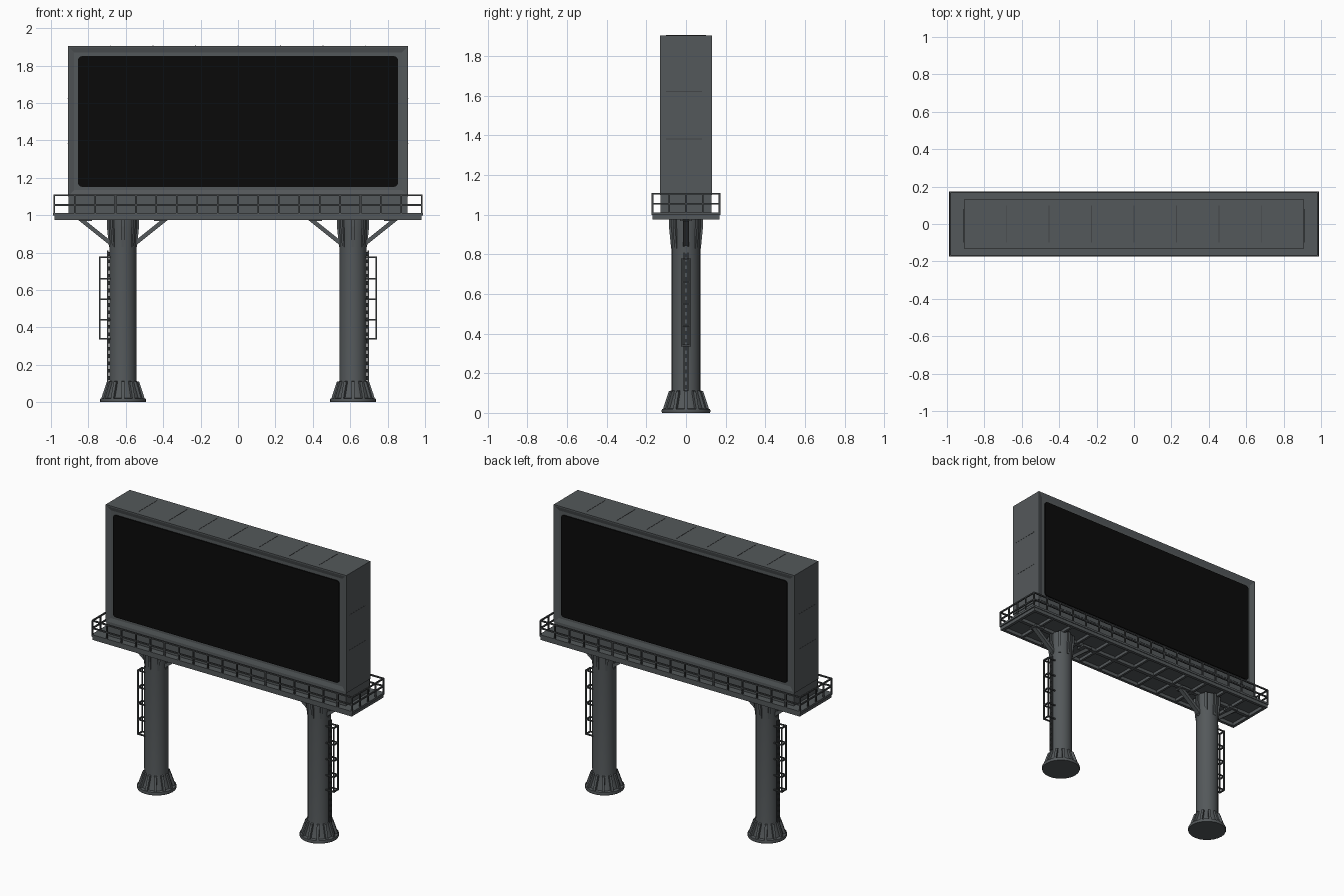
import bpy, bmesh, math
from mathutils import Vector, Matrix

if "Cube" in bpy.data.objects:
    bpy.data.objects.remove(bpy.data.objects["Cube"])


def material(name, rgb):
    m = bpy.data.materials.new(name)
    m.diffuse_color = (*rgb, 1)
    m.use_nodes = True
    m.node_tree.nodes["Principled BSDF"].inputs["Base Color"].default_value = m.diffuse_color
    return m


STEEL = material("dark grey steel", (0.088, 0.098, 0.103))
RAIL = material("darker grey rails", (0.055, 0.06, 0.063))
BLACK = material("black screen", (0.003, 0.003, 0.003))


def finish(bm, name, mat, smooth=False):
    bmesh.ops.recalc_face_normals(bm, faces=bm.faces)
    me = bpy.data.meshes.new(name)
    bm.to_mesh(me)
    bm.free()
    me.materials.append(mat)
    ob = bpy.data.objects.new(name, me)
    bpy.context.collection.objects.link(ob)
    if smooth:
        bpy.ops.object.select_all(action='DESELECT')
        bpy.context.view_layer.objects.active = ob
        ob.select_set(True)
        bpy.ops.object.shade_smooth_by_angle(angle=math.radians(35))
    return ob


def box(bm, lo, hi):
    lo, hi = Vector(lo), Vector(hi)
    m = Matrix.Translation((lo + hi) / 2) @ Matrix.Diagonal((*(hi - lo), 1))
    return bmesh.ops.create_cube(bm, size=1, matrix=m)["verts"]


def bar(bm, a, b, w=0.009, d=None):
    a, b = Vector(a), Vector(b)
    v = b - a
    rot = v.to_track_quat('Z', 'Y').to_matrix().to_4x4()
    m = Matrix.Translation((a + b) / 2) @ rot @ Matrix.Diagonal((w, d or w, v.length, 1))
    bmesh.ops.create_cube(bm, size=1, matrix=m)


def lathe(bm, profile, cx, n=24):
    rings = [[bm.verts.new((cx + r * math.cos(2 * math.pi * i / n),
                            r * math.sin(2 * math.pi * i / n), z)) for i in range(n)]
             for r, z in profile]
    for a, b in zip(rings, rings[1:]):
        for i in range(n):
            j = (i + 1) % n
            bm.faces.new((a[i], a[j], b[j], b[i]))
    bm.faces.new(rings[0][::-1])
    bm.faces.new(rings[-1])


def fin(bm, cx, ang, profile, t):
    # radial plate: (radius, z) outline, thickness t
    rot = Matrix.Translation((cx, 0, 0)) @ Matrix.Rotation(ang, 4, 'Z')
    sides = [[bm.verts.new(rot @ Vector((r, s * t / 2, z))) for r, z in profile] for s in (-1, 1)]
    bm.faces.new(sides[0])
    bm.faces.new(sides[1][::-1])
    n = len(profile)
    for i in range(n):
        j = (i + 1) % n
        bm.faces.new((sides[0][i], sides[0][j], sides[1][j], sides[1][i]))


# cabinet with a recessed frame on both faces
bm = bmesh.new()
box(bm, (-0.91, -0.13, 1.10), (0.91, 0.13, 1.905))
bm.faces.ensure_lookup_table()
fronts = [f for f in bm.faces if abs(f.normal.y) > 0.9]
bmesh.ops.inset_individual(bm, faces=fronts, thickness=0.012, depth=0)
bmesh.ops.inset_individual(bm, faces=fronts, thickness=0.036, depth=-0.008)
finish(bm, "cabinet", STEEL)

# plinth below the cabinet
bm = bmesh.new()
box(bm, (-0.905, -0.128, 1.0), (0.905, 0.128, 1.10))
finish(bm, "cabinet_plinth", STEEL)

# screens: thin rounded plates
for name, s in (("front_screen", -1), ("back_screen", 1)):
    bm = bmesh.new()
    box(bm, (-0.855, s * 0.125 - 0.004, 1.152), (0.855, s * 0.125 + 0.004, 1.85))
    edges = [e for e in bm.edges if abs((e.verts[0].co - e.verts[1].co).y) > 0.005]
    bmesh.ops.bevel(bm, geom=edges, offset=0.02, segments=4, profile=0.5, affect='EDGES')
    finish(bm, name, BLACK)

# panel seams on roof and sides
bm = bmesh.new()
for i in range(1, 8):
    x = -0.91 + i * 0.2275
    box(bm, (x - 0.002, -0.10, 1.903), (x + 0.002, 0.10, 1.9065))
for s in (-1, 1):
    for z in (1.38, 1.62):
        box(bm, (s * 0.91 - 0.001, -0.10, z), (s * 0.91 + 0.001, 0.08, z + 0.004))
finish(bm, "panel_seams", RAIL)

# walkway deck with edge beams and cross beams beneath
bm = bmesh.new()
PX, PY = 0.988, 0.174
box(bm, (-PX, -PY, 0.998), (PX, PY, 1.012))
for s in (-1, 1):
    box(bm, (-PX + 0.008, s * (PY - 0.014) - 0.01, 0.975), (PX - 0.008, s * (PY - 0.014) + 0.01, 1.0))
    box(bm, (s * (PX - 0.018) - 0.01, -PY + 0.006, 0.975), (s * (PX - 0.018) + 0.01, PY - 0.006, 1.0))
box(bm, (-PX + 0.01, -0.012, 0.976), (PX - 0.01, 0.012, 1.0))
for i in range(1, 12):
    x = -0.97 + i * 1.94 / 12
    box(bm, (x - 0.008, -PY + 0.01, 0.978), (x + 0.008, PY - 0.01, 1.0))
finish(bm, "walkway", STEEL)

# guard rails round the walkway
bm = bmesh.new()
RX, RY = 0.982, 0.169
for s in (-1, 1):
    for z in (1.055, 1.106):
        bar(bm, (-RX, s * RY, z), (RX, s * RY, z))
        bar(bm, (s * RX, -RY, z), (s * RX, RY, z))
    for i in range(19):
        x = -RX + i * 2 * RX / 18
        bar(bm, (x, s * RY, 1.0), (x, s * RY, 1.108))
    for i in (1, 2, 3):
        y = -RY + i * RY / 2
        bar(bm, (s * RX, y, 1.0), (s * RX, y, 1.108))
finish(bm, "guard_rails", RAIL)

for side, s in (("left", -1), ("right", 1)):
    cx = s * 0.615
    # round column with foot plate and head collar
    bm = bmesh.new()
    lathe(bm, [(0.121, 0), (0.124, 0.008), (0.121, 0.02), (0.1, 0.022), (0.075, 0.10),
               (0.072, 0.12), (0.072, 0.90), (0.076, 0.94), (0.076, 0.985)], cx)
    finish(bm, side + "_column", STEEL, True)

    # foot stiffeners and head plates
    bm = bmesh.new()
    for i in range(12):
        fin(bm, cx, i * math.pi / 6,
            [(0.06, 0.015), (0.117, 0.015), (0.11, 0.04), (0.086, 0.11), (0.06, 0.115)], 0.016)
    for i in range(8):
        fin(bm, cx, i * math.pi / 4,
            [(0.06, 0.83), (0.075, 0.83), (0.086, 0.94), (0.086, 0.985), (0.06, 0.985)], 0.016)
    finish(bm, side + "_stiffeners", STEEL)

    # diagonal braces under the walkway
    bm = bmesh.new()
    for d in (-1, 1):
        bar(bm, (cx + d * 0.06, 0, 0.845), (cx + d * 0.235, 0, 0.985), 0.03, 0.022)
        box(bm, (cx + d * 0.2 - 0.035, -0.03, 0.968), (cx + d * 0.2 + 0.035, 0.03, 0.985))
    finish(bm, side + "_braces", STEEL)

    # ladder and safety cage on the outer side
    bm = bmesh.new()
    inner, outer = cx + s * 0.082, cx + s * 0.125
    for y in (-0.01, 0.01):
        bar(bm, (inner, y, 0.11), (inner, y, 0.81), 0.007)
    for i in range(18):
        z = 0.13 + i * 0.039
        bar(bm, (cx + s * 0.065, 0, z), (inner + s * 0.003, 0, z), 0.006, 0.02)
    for y in (-0.022, 0.022):
        bar(bm, (outer, y, 0.335), (outer, y, 0.78), 0.008)
    for z in (0.34, 0.44, 0.55, 0.66, 0.775):
        bar(bm, (outer, -0.025, z), (outer, 0.025, z), 0.009)
        for y in (-0.022, 0.022):
            bar(bm, (inner - s * 0.02, y, z), (outer, y, z), 0.008)
    finish(bm, side + "_ladder", RAIL)
